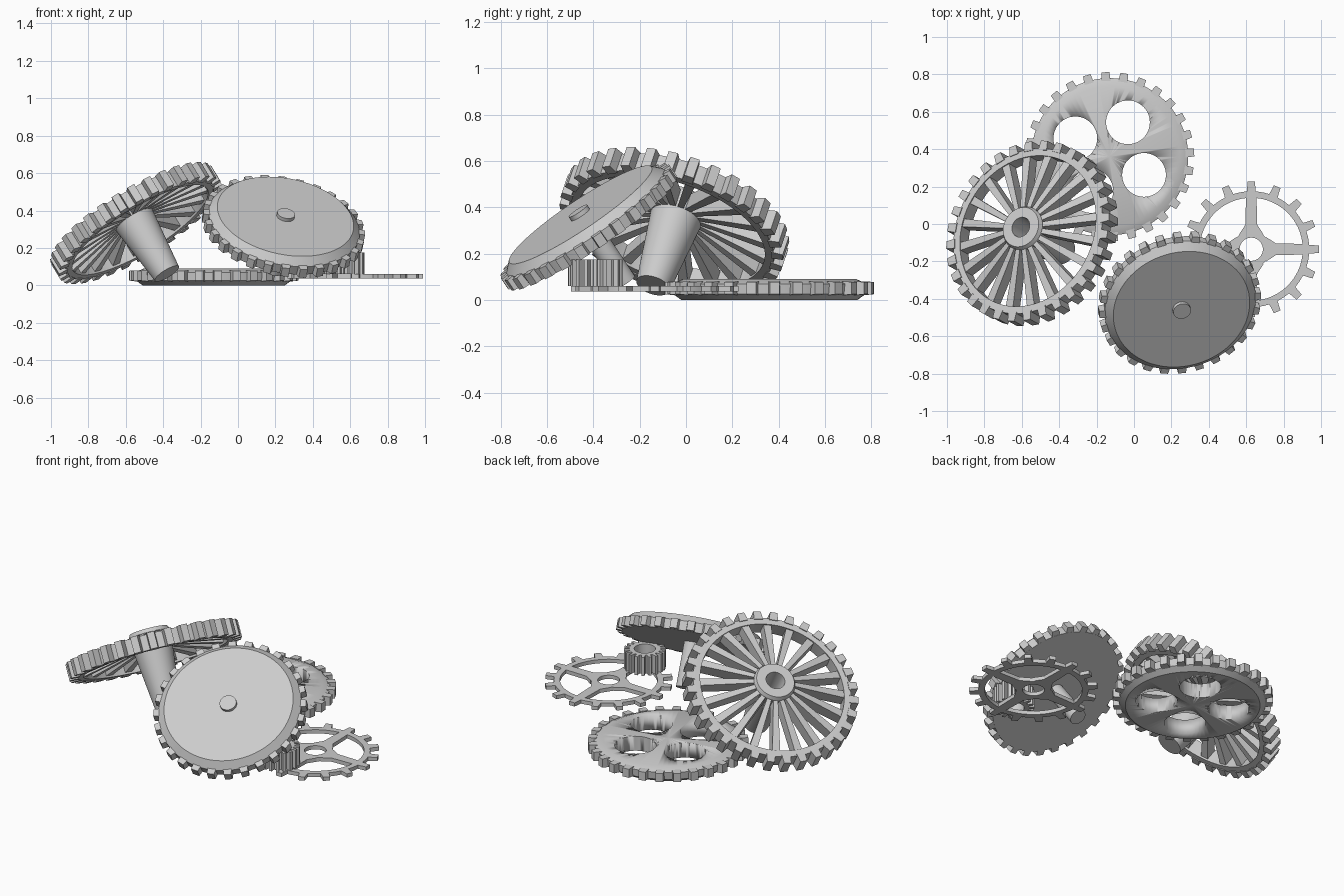
import bpy, bmesh, math
from mathutils import Matrix, Vector

if "Cube" in bpy.data.objects:
    bpy.data.objects.remove(bpy.data.objects["Cube"])


def frame(loc, normal=(0, 0, 1), spin=0):
    q = Vector(normal).normalized().to_track_quat('Z', 'Y')
    return Matrix.Translation(loc) @ q.to_matrix().to_4x4() @ Matrix.Rotation(math.radians(spin), 4, 'Z')


def lathe(bm, profile, segs=84):
    """Revolve a closed (radius, height) profile about local z."""
    rings = []
    for i in range(segs):
        a = 2 * math.pi * i / segs
        rings.append([bm.verts.new((r * math.cos(a), r * math.sin(a), h)) for r, h in profile])
    n = len(profile)
    for i in range(segs):
        p, q = rings[i], rings[(i + 1) % segs]
        for j in range(n):
            k = (j + 1) % n
            if profile[j][0] == 0 and profile[k][0] == 0:
                continue
            bm.faces.new((p[j], q[j], q[k], p[k]))
    bmesh.ops.remove_doubles(bm, verts=bm.verts[:], dist=1e-5)
    bmesh.ops.dissolve_degenerate(bm, edges=bm.edges[:], dist=1e-6)


def radial(bm, count, r0, r1, w0, w1, z0, z1, spin=0.0):
    """Tapered bars around the axis: z0/z1 are (low, high) at inner/outer end."""
    for i in range(count):
        m = Matrix.Rotation(2 * math.pi * i / count + spin, 3, 'Z')
        v = []
        for r, w, z in ((r0, w0, z0), (r1, w1, z1)):
            for y, h in ((-w, z[0]), (w, z[0]), (w, z[1]), (-w, z[1])):
                v.append(bm.verts.new(m @ Vector((r, y / 2 * 2, h))))
        for f in ((3, 2, 1, 0), (4, 5, 6, 7), (0, 1, 5, 4), (1, 2, 6, 5), (2, 3, 7, 6), (3, 0, 4, 7)):
            bm.faces.new([v[k] for k in f])


def finish(bm, name, mat):
    bmesh.ops.recalc_face_normals(bm, faces=bm.faces[:])
    me = bpy.data.meshes.new(name)
    bm.to_mesh(me)
    bm.free()
    ob = bpy.data.objects.new(name, me)
    bpy.context.collection.objects.link(ob)
    ob.matrix_world = mat
    bpy.ops.object.select_all(action='DESELECT')
    ob.select_set(True)
    bpy.context.view_layer.objects.active = ob
    bpy.ops.object.shade_smooth_by_angle(angle=math.radians(25))
    return ob


def turned(name, profile, mat, segs=84):
    bm = bmesh.new()
    lathe(bm, profile, segs)
    return finish(bm, name, mat)


def bars(name, mat, *sets):
    bm = bmesh.new()
    for s in sets:
        radial(bm, *s)
    return finish(bm, name, mat)


# flat gear with four round holes
m = frame((-0.13, 0.36, 0))
plate = turned('holed_gear_body', [(0, 0), (.38, 0), (.415, .025), (.42, .07), (.375, .09), (0, .09)], m)
for i in range(4):
    a = math.radians(62 + 90 * i)
    loc = (-0.13 + .208 * math.cos(a), .36 + .208 * math.sin(a), 0)
    cut = turned('hole_cutter', [(0, -.1), (.117, -.1), (.117, .2), (0, .2)], frame(loc), 48)
    cut.hide_render = True
    mod = plate.modifiers.new('hole', 'BOOLEAN')
    mod.operation, mod.object, mod.solver = 'DIFFERENCE', cut, 'EXACT'
    bpy.context.view_layer.objects.active = plate
    bpy.context.view_layer.update()
    bpy.ops.object.modifier_apply(modifier=mod.name)
    bpy.data.objects.remove(cut)
bars('holed_gear_teeth', m, (28, .405, .452, .025, .021, (.02, .08), (.025, .078), .05))

# thin four-spoke gear
m = frame((0.627, -0.135, 0))
Z = (.037, .06)
turned('thin_gear_rim', [(.275, Z[0]), (.31, Z[0]), (.31, Z[1]), (.275, Z[1])], m)
turned('thin_gear_hub', [(.062, Z[0]), (.1, Z[0]), (.1, Z[1]), (.062, Z[1])], m, 48)
bars('thin_gear_spokes_and_teeth', m,
     (4, .08, .13, .065, .032, Z, Z), (4, .13, .28, .032, .028, Z, Z),
     (16, .3, .362, .025, .019, Z, Z))

# small pinion standing on the thin gear
m = frame((0.558, -0.392, 0))
turned('pinion_sleeve', [(.06, .06), (.088, .06), (.088, .175), (.06, .175)], m, 48)
bars('pinion_teeth', m, (18, .08, .118, .011, .008, (.06, .175), (.06, .175)))

# solid leaning gear with its shaft
m = frame((0.243, -0.42, 0.315), (.17, -.55, .82))
turned('solid_gear_body', [(0, -.03), (.405, -.03), (.41, .025), (.37, .065), (0, .065)], m)
bars('solid_gear_teeth', m, (28, .395, .438, .025, .021, (-.03, .03), (-.027, .027)))
turned('solid_gear_shaft', [(0, -.29), (.048, -.29), (.048, .085), (0, .085)], m, 32)

# large spoked gear leaning on a tapered hub
m = frame((-0.545, -0.05, 0.333), (-.5, .28, .82))
turned('spoked_gear_rim', [(.42, -.045), (.46, -.045), (.46, .045), (.42, .045)], m)
bars('spoked_gear_teeth', m, (32, .45, .502, .026, .021, (-.05, .05), (-.048, .048)))
bars('spoked_gear_spokes', m, (20, .1, .43, .013, .023, (.02, .1), (-.035, .035)))
turned('spoked_gear_hub', [(0, -.33), (.075, -.33), (.113, .02), (.12, .1), (.11, .12),
                           (.055, .12), (.045, -.05), (0, -.05)], m, 48)
